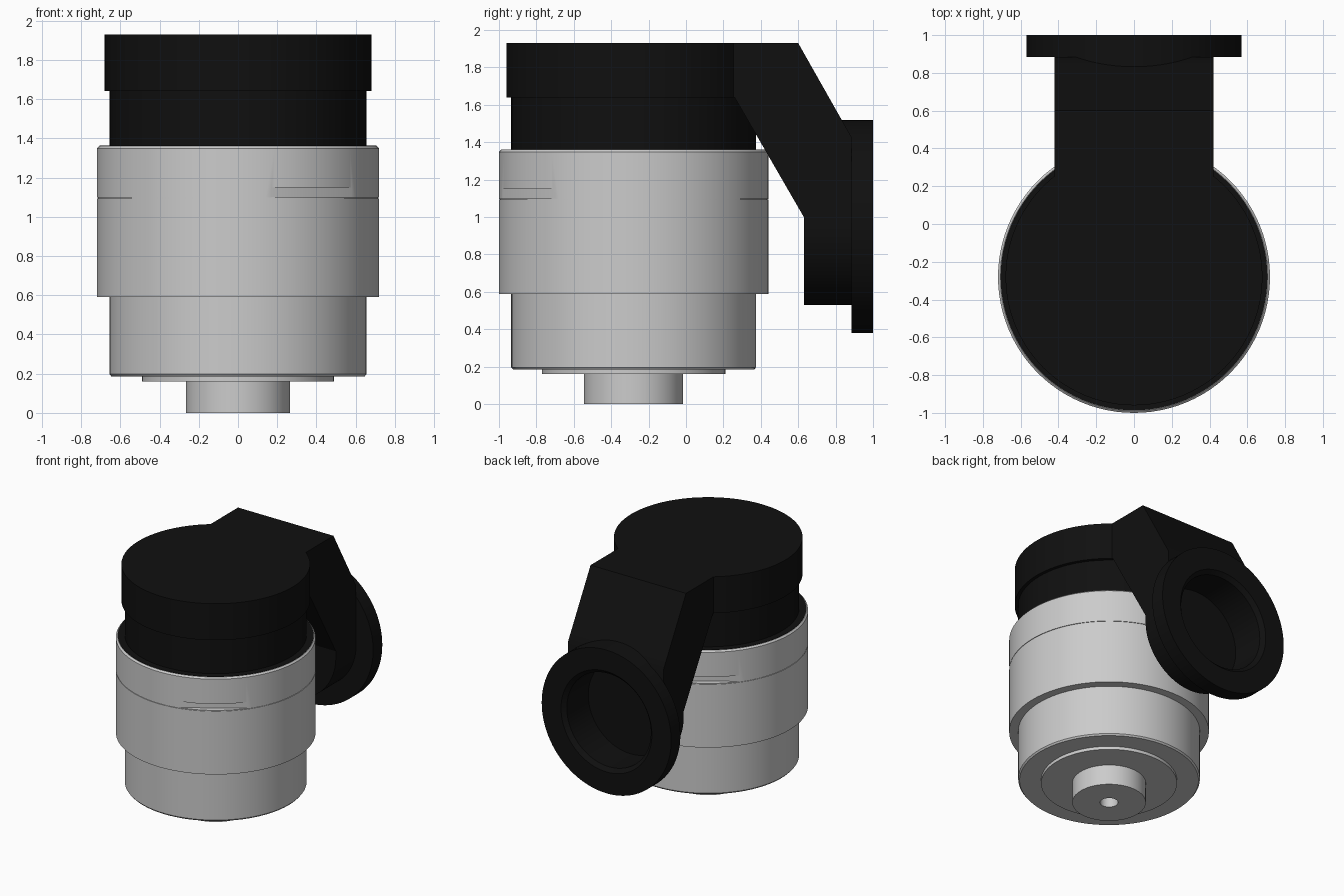
import bpy, bmesh, math
from mathutils import Matrix

if "Cube" in bpy.data.objects:
    bpy.data.objects.remove(bpy.data.objects["Cube"])

AXIS_Y = -0.28      # body axis position
PORT_Z = 0.95       # round port centre height
SEGS = 96

black = bpy.data.materials.new("matte_black")
black.diffuse_color = (0.005, 0.005, 0.005, 1)
black.use_nodes = True
black.node_tree.nodes["Principled BSDF"].inputs["Base Color"].default_value = black.diffuse_color


def make(name, bm, mat=None, matrix=None):
    if matrix:
        bm.transform(matrix)
    bmesh.ops.recalc_face_normals(bm, faces=bm.faces)
    me = bpy.data.meshes.new(name)
    bm.to_mesh(me)
    bm.free()
    ob = bpy.data.objects.new(name, me)
    bpy.context.collection.objects.link(ob)
    if mat:
        me.materials.append(mat)
    return ob


def lathe(name, profile, mat=None, matrix=None):
    """Revolve (radius, height) points about z; r = 0 closes the ends."""
    bm = bmesh.new()
    rings = []
    for r, z in profile:
        if r == 0:
            rings.append([bm.verts.new((0, 0, z))] * SEGS)
        else:
            rings.append([bm.verts.new((r * math.cos(a), r * math.sin(a), z))
                          for a in (2 * math.pi * i / SEGS for i in range(SEGS))])
    for lo, hi in zip(rings, rings[1:]):
        for i in range(SEGS):
            j = (i + 1) % SEGS
            bm.faces.new(list(dict.fromkeys((lo[i], lo[j], hi[j], hi[i]))))
    return make(name, bm, mat, matrix)


def prism(name, points, vec, mat=None):
    """Extrude a flat outline along vec into a closed solid."""
    bm = bmesh.new()
    near = [bm.verts.new(p) for p in points]
    far = [bm.verts.new([a + b for a, b in zip(p, vec)]) for p in points]
    bm.faces.new(near)
    bm.faces.new(far[::-1])
    for i in range(len(near)):
        bm.faces.new((near[i - 1], near[i], far[i], far[i - 1]))
    return make(name, bm, mat)


def cut(ob, cutter):
    cutter.hide_render = True
    mod = ob.modifiers.new("cut", 'BOOLEAN')
    mod.operation, mod.solver, mod.object = 'DIFFERENCE', 'EXACT', cutter
    bpy.context.view_layer.objects.active = ob
    bpy.ops.object.modifier_apply(modifier=mod.name)
    bpy.data.objects.remove(cutter)


upright = Matrix.Translation((0, AXIS_Y, 0))
# port axis: local z maps to world y
sideways = Matrix.Translation((0, 0, PORT_Z)) @ Matrix.Rotation(-math.pi / 2, 4, 'X')

# Grey body: stem with blind hole, base plate, lower barrel, wide barrel with seam
body = lathe("body", [
    (0, 0.14), (0.065, 0.14), (0.065, 0), (0.265, 0), (0.265, 0.16), (0.49, 0.16),
    (0.49, 0.185), (0.645, 0.185), (0.655, 0.197), (0.655, 0.59), (0.72, 0.59),
    (0.72, 1.093), (0.715, 1.093), (0.715, 1.097), (0.72, 1.097),
    (0.72, 1.348), (0.708, 1.36), (0, 1.36)], None, upright)

# Flat wrench notches on two opposite sides, just above the seam
for turn in (-56.4, 123.6):
    bm = bmesh.new()
    bmesh.ops.create_cube(bm, size=1)
    bm.transform(Matrix.Translation((0.677 + 0.1, 0, 1.125)) @ Matrix.Diagonal((0.2, 0.8, 0.05, 1)))
    cut(body, make("notch_cutter", bm, None,
                   upright @ Matrix.Rotation(math.radians(turn), 4, 'Z')))

# Black cap: thin flange on the body, neck and wider top
cap = lathe("cap", [
    (0, 1.35), (0.706, 1.35), (0.706, 1.362), (0.655, 1.362), (0.655, 1.64), (0.68, 1.64),
    (0.68, 1.93), (0, 1.93)], black, upright)

# Slanted duct from the cap down to the port
side = [(0, 1.93), (0.6, 1.93), (0.835, 1.515), (0.885, 1.427), (0.885, PORT_Z),
        (0.63, PORT_Z), (0.63, 1.0), (0.26, 1.64), (0, 1.64)]
duct = prism("duct", [(-0.42, y, z) for y, z in side], (0.84, 0, 0), black)
cut(duct, lathe("bore_cutter", [(0, 0.69), (0.375, 0.69), (0.375, 1.1), (0, 1.1)],
                None, sideways))

# Port: round socket with a flange and an open bore
port = lathe("port", [
    (0, 0.63), (0.42, 0.63), (0.42, 0.885), (0.57, 0.885), (0.57, 1.0), (0.40, 1.0),
    (0.37, 0.97), (0.37, 0.70), (0, 0.70)], black, sideways)

# Crown of the flange blending into the slanted duct
arc = [math.radians(50 + 80 * i / 24) for i in range(25)]
crown = prism("flange_crown", [(0.569 * math.cos(a), 0.835, PORT_Z + 0.569 * math.sin(a))
                               for a in arc], (0, 0.06, 0), black)

# Smooth round walls, crisp edges
for ob in (body, cap, duct, port, crown):
    bpy.ops.object.select_all(action='DESELECT')
    ob.select_set(True)
    bpy.context.view_layer.objects.active = ob
    bpy.ops.object.shade_smooth_by_angle(angle=math.radians(30))
